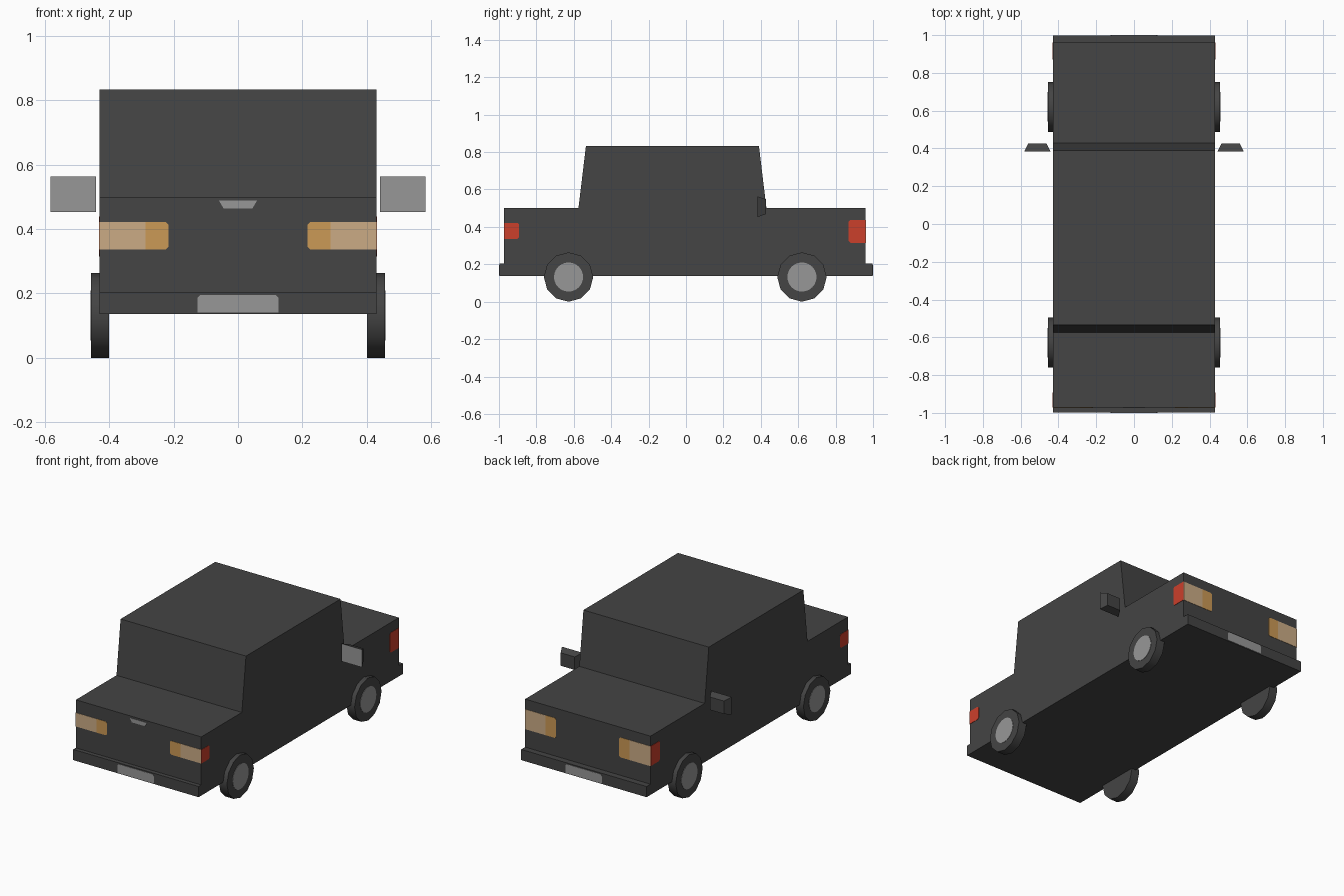
import bpy, bmesh, math
from mathutils import Matrix, Vector

if "Cube" in bpy.data.objects:
    bpy.data.objects.remove(bpy.data.objects["Cube"])


def material(name, rgb):
    m = bpy.data.materials.new(name)
    m.diffuse_color = (*rgb, 1)
    m.use_nodes = True
    m.node_tree.nodes["Principled BSDF"].inputs["Base Color"].default_value = m.diffuse_color
    return m


DARK = material("dark grey", (0.058, 0.058, 0.058))
GREY = material("light grey", (0.31, 0.31, 0.31))
BEIGE = material("beige lamp", (0.60, 0.41, 0.235))
ORANGE = material("orange lamp", (0.60, 0.32, 0.092))
RED = material("red lamp", (0.60, 0.05, 0.024))


def finish(name, bm, *mats):
    bmesh.ops.recalc_face_normals(bm, faces=bm.faces[:])
    me = bpy.data.meshes.new(name)
    bm.to_mesh(me)
    bm.free()
    for m in mats:
        me.materials.append(m)
    ob = bpy.data.objects.new(name, me)
    bpy.context.collection.objects.link(ob)
    return ob


def prism(name, pts, axis, lo, hi, mat):
    """Extrude a 2D outline along x (points are y,z) or y (points are x,z)."""
    bm = bmesh.new()
    put = (lambda p, d: (d, p[0], p[1])) if axis == "x" else (lambda p, d: (p[0], d, p[1]))
    f = bm.faces.new([bm.verts.new(put(p, lo)) for p in pts])
    ext = bmesh.ops.extrude_face_region(bm, geom=[f])
    step = Vector(put((0, 0), hi - lo))
    bmesh.ops.translate(bm, vec=step, verts=[v for v in ext["geom"] if isinstance(v, bmesh.types.BMVert)])
    return finish(name, bm, mat)


def notched(outer, inner, z0, z1, c=0.008):
    """Rectangle whose inner end has clipped corners."""
    s = c if inner > outer else -c
    return [(outer, z0), (inner - s, z0), (inner, z0 + c),
            (inner, z1 - c), (inner - s, z1), (outer, z1)]


W, FRONT, BACK, END = 0.429, -0.972, 0.96, 0.998
T = 0.002  # thickness of painted plates

# Body, cabin and bumpers from one side profile
prism("body", [(-END, 0.137), (END, 0.137), (END, 0.203), (BACK, 0.203), (BACK, 0.5),
               (0.43, 0.5), (0.39, 0.833), (-0.535, 0.833), (-0.575, 0.5),
               (FRONT, 0.5), (FRONT, 0.203), (-END, 0.203)], "x", -W, W, DARK)

# Lamps and number plates at both ends
for end, face, bumper, z0, z1 in (("front", FRONT, -END, 0.336, 0.421),
                                  ("back", BACK, END, 0.315, 0.438)):
    d = math.copysign(T, face)
    for s in (-1, 1):
        prism(end + "_lamp", [(s * W, z0), (s * 0.287, z0), (s * 0.287, z1), (s * W, z1)],
              "y", face - d, face + d, BEIGE)
        prism(end + "_indicator", notched(s * 0.287, s * 0.216, z0, z1),
              "y", face - d, face + d, ORANGE)
        inner = face - math.copysign(0.08 if face < 0 else 0.09, face)
        prism(end + "_side_lamp", notched(face, inner, z0, z1, 0.009),
              "x", s * (W - T), s * (W + T), RED)
    prism(end + "_number_plate", [(-0.125, 0.141), (0.125, 0.141), (0.125, 0.187),
                                  (0.117, 0.196), (-0.117, 0.196), (-0.125, 0.187)],
          "y", bumper - d, bumper + d, GREY)

# Lid handle
prism("lid_handle", [(-0.045, 0.464), (0.045, 0.464), (0.059, 0.488), (-0.059, 0.488)],
      "y", FRONT - T, FRONT + T, GREY)

# Wheels: twelve-sided tyres with flat hub discs
for s in (-1, 1):
    for y in (-0.628, 0.62):
        for name, r, n, x0, x1, mat in (("tyre", 0.132, 12, 0.40, 0.456, DARK),
                                        ("hub", 0.078, 24, 0.454, 0.458, GREY)):
            bm = bmesh.new()
            bmesh.ops.create_cone(
                bm, cap_ends=True, segments=n, radius1=r, radius2=r, depth=x1 - x0,
                matrix=Matrix.Translation((s * (x0 + x1) / 2, y, 0.132))
                @ Matrix.Rotation(math.pi / 2, 4, "Y"))
            for f in bm.faces:
                f.smooth = len(f.verts) == 4
            for e in bm.edges:
                e.smooth = all(f.smooth for f in e.link_faces)
            finish(name, bm, mat)

# Door mirrors: tapered boxes with a grey glass facing -y
for s in (-1, 1):
    bm = bmesh.new()
    bmesh.ops.create_cube(bm, size=1)
    for v in bm.verts:
        back = v.co.y > 0
        w, h = (0.096, 0.08) if back else (0.14, 0.11)
        v.co = (s * 0.511 + v.co.x * w, 0.427 if back else 0.383, 0.508 + v.co.z * h)
    bm.normal_update()
    for f in bm.faces:
        f.material_index = 1 if f.normal.y < -0.9 else 0
    finish("door_mirror", bm, DARK, GREY)
